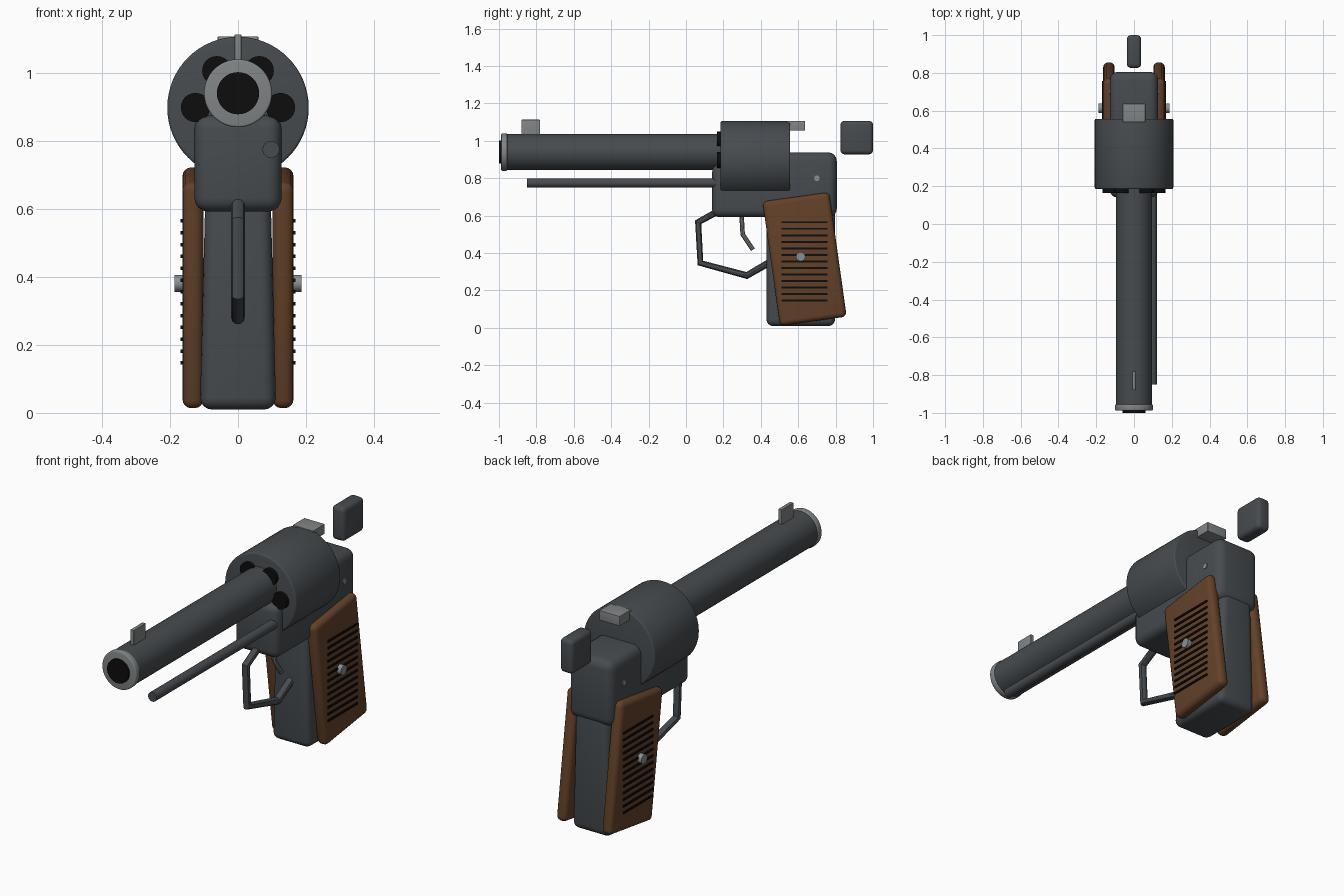
import bpy, bmesh, math
from mathutils import Matrix, Vector

if "Cube" in bpy.data.objects:
    bpy.data.objects.remove(bpy.data.objects["Cube"])


def material(name, rgb):
    m = bpy.data.materials.new(name)
    m.diffuse_color = (*rgb, 1)
    m.use_nodes = True
    m.node_tree.nodes["Principled BSDF"].inputs["Base Color"].default_value = m.diffuse_color
    return m


STEEL = material("dark_steel", (0.062, 0.071, 0.079))
SILVER = material("silver", (0.22, 0.235, 0.235))
BRIGHT = material("pin_metal", (0.25, 0.28, 0.30))
BLACK = material("black", (0.004, 0.004, 0.004))
WOOD = material("brown_wood", (0.125, 0.053, 0.022))


def finish(name, bm, mat, bevel=0, segments=4, angle=35):
    """Turn a bmesh into a shaded object with an optional rounded edge."""
    bmesh.ops.recalc_face_normals(bm, faces=bm.faces)
    me = bpy.data.meshes.new(name)
    bm.to_mesh(me)
    bm.free()
    ob = bpy.data.objects.new(name, me)
    bpy.context.collection.objects.link(ob)
    me.materials.append(mat)
    bpy.ops.object.select_all(action='DESELECT')
    ob.select_set(True)
    bpy.context.view_layer.objects.active = ob
    if bevel:
        b = ob.modifiers.new("rounding", 'BEVEL')
        b.width = bevel
        b.segments = segments
        b.limit_method = 'ANGLE'
        b.angle_limit = math.radians(40)
        bpy.ops.object.modifier_apply(modifier=b.name)
    bpy.ops.object.shade_smooth_by_angle(angle=math.radians(angle))
    return ob


def box(name, x, y, z, mat, bevel=0, top_scale=1, tilt=0):
    """Box from (min, max) ranges, tapered in x at the top, tilted about x."""
    bm = bmesh.new()
    bmesh.ops.create_cube(bm, size=1)
    size = Vector((x[1] - x[0], y[1] - y[0], z[1] - z[0]))
    mid = Vector((x[0] + x[1], y[0] + y[1], z[0] + z[1])) / 2
    rot = Matrix.Rotation(math.radians(tilt), 3, 'X')
    for v in bm.verts:
        p = v.co * size
        if v.co.z > 0:
            p.x *= top_scale
        v.co = rot @ p + mid
    return finish(name, bm, mat, bevel)


def rod(name, axis, start, end, r, a, b, mat, sides=32, bevel=0):
    """Cylinder along x (a, b = y, z) or along y (a, b = x, z)."""
    bm = bmesh.new()
    bmesh.ops.create_cone(bm, cap_ends=True, segments=sides, radius1=r,
                          radius2=r, depth=abs(end - start))
    mid = (start + end) / 2
    if axis == 'X':
        m = Matrix.Translation((mid, a, b)) @ Matrix.Rotation(math.pi / 2, 4, 'Y')
    else:
        m = Matrix.Translation((a, mid, b)) @ Matrix.Rotation(math.pi / 2, 4, 'X')
    bm.transform(m)
    return finish(name, bm, mat, bevel, 3)


def bent_rod(name, points, r, mat):
    """Round bar following (y, z) points in the middle plane."""
    cu = bpy.data.curves.new(name, 'CURVE')
    cu.dimensions = '3D'
    cu.bevel_depth = r
    cu.bevel_resolution = 3
    cu.use_fill_caps = True
    sp = cu.splines.new('POLY')
    sp.points.add(len(points) - 1)
    for p, (y, z) in zip(sp.points, points):
        p.co = (0, y, z, 1)
    ob = bpy.data.objects.new(name, cu)
    bpy.context.collection.objects.link(ob)
    cu.materials.append(mat)
    bpy.ops.object.select_all(action='DESELECT')
    ob.select_set(True)
    bpy.context.view_layer.objects.active = ob
    bpy.ops.object.convert(target='MESH')
    bpy.ops.object.shade_smooth_by_angle(angle=math.radians(35))


# Barrel, muzzle ring and bore
rod("barrel", 'Y', -0.975, 0.25, 0.096, 0, 0.94, STEEL, 48)
rod("muzzle_ring", 'Y', -0.988, -0.955, 0.1, 0, 0.94, SILVER, 48, 0.006)
rod("bore", 'Y', -1.0, -0.95, 0.062, 0, 0.94, BLACK, 40)
rod("ejector_rod", 'Y', -0.85, 0.2, 0.025, 0.097, 0.775, STEEL, 24)

# Revolving cylinder with six chambers
rod("cylinder", 'Y', 0.185, 0.557, 0.208, 0, 0.898, STEEL, 64, 0.008)
for i in range(6):
    t = i * math.pi / 3
    rod("chamber", 'Y', 0.165, 0.195, 0.043, 0.125 * math.cos(t),
        0.898 + 0.125 * math.sin(t), BLACK, 24)

# Frame: low front section and taller rear section
box("front_frame", (-0.128, 0.128), (0.14, 0.68), (0.592, 0.875), STEEL, 0.04)
box("rear_frame", (-0.128, 0.128), (0.42, 0.806), (0.592, 0.938), STEEL, 0.045)
box("grip_core", (-0.112, 0.112), (0.43, 0.797), (0.01, 0.72), STEEL, 0.035, 0.84)

# Sights and hammer
box("front_sight", (-0.01, 0.01), (-0.88, -0.78), (1.0, 1.113), SILVER, 0.003)
box("rear_sight", (-0.06, 0.06), (0.54, 0.637), (1.055, 1.107), SILVER, 0.003)
box("hammer", (-0.038, 0.038), (0.826, 1.0), (0.928, 1.107), STEEL, 0.022)

# Trigger and its guard
bent_rod("trigger_guard", [(0.21, 0.645), (0.065, 0.565), (0.077, 0.347),
                           (0.325, 0.28), (0.46, 0.358)], 0.02, STEEL)
bent_rod("trigger", [(0.295, 0.64), (0.303, 0.5), (0.358, 0.418)], 0.013, SILVER)

# Grip panels with grooves, centre pin and frame screw on both sides
for s in (-1, 1):
    def span(a, b):
        return tuple(sorted((s * a, s * b)))
    box("grip_panel", span(0.102, 0.163), (0.454, 0.814), (0.032, 0.704), WOOD,
        0.026, 1, 8)
    for i in range(13):
        z = 0.147 + i * 0.0348
        box("grip_groove", span(0.16, 0.169), (0.51, 0.757),
            (z - 0.005, z + 0.005), BLACK)
    rod("grip_pin", 'X', s * 0.15, s * 0.187, 0.025, 0.613, 0.381, BRIGHT, 16)
    rod("frame_screw", 'X', s * 0.115, s * 0.133, 0.015, 0.70, 0.80, BRIGHT, 16)
